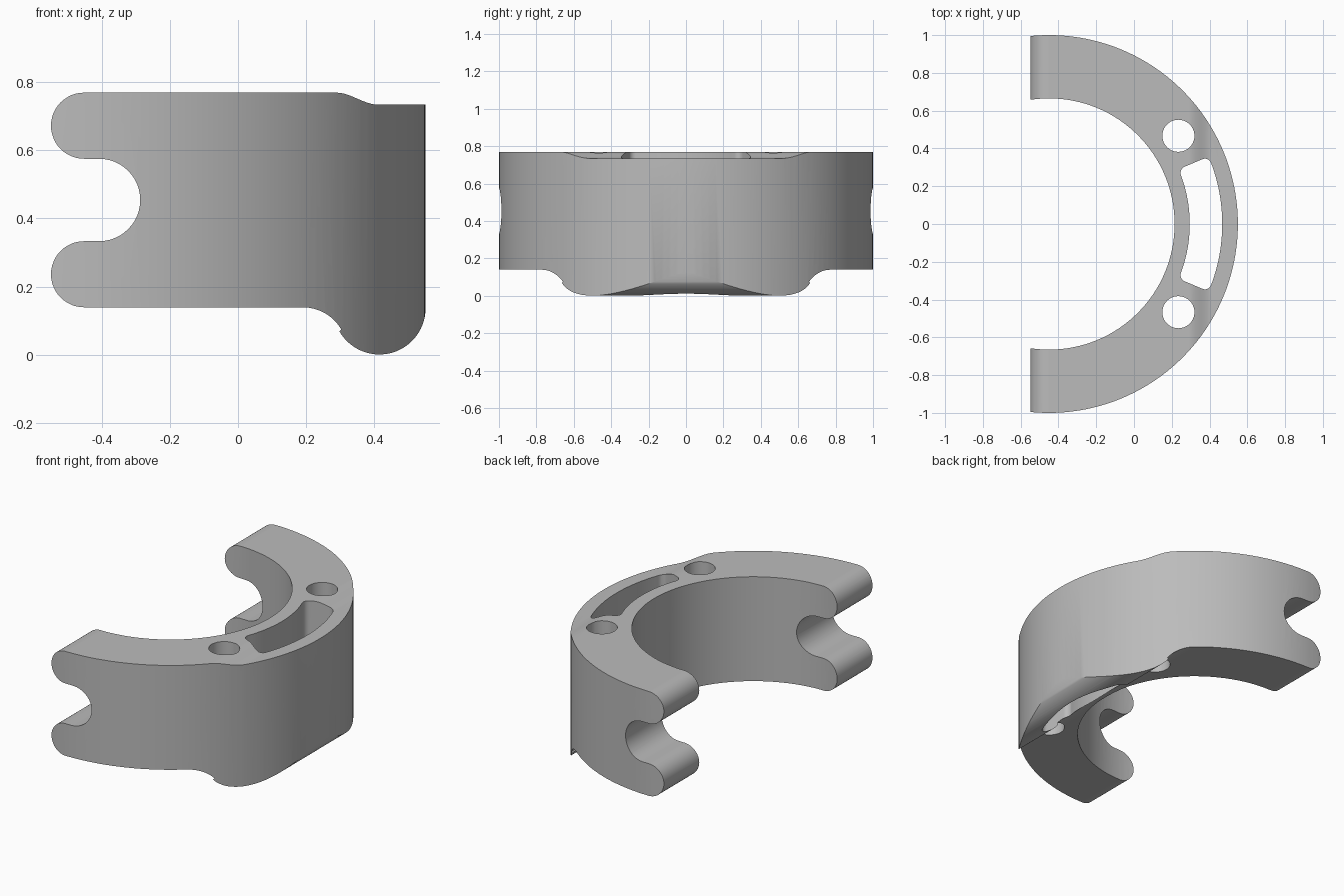
import bpy, bmesh, math
from mathutils import Vector

if "Cube" in bpy.data.objects:
    bpy.data.objects.remove(bpy.data.objects["Cube"])

CX = -0.45                     # ring axis
R_OUT, R_IN = 1.0, 0.665


def arc(cx, cy, r, a0, a1, n=16):
    return [(cx + r * math.cos(math.radians(a0 + (a1 - a0) * i / n)),
             cy + r * math.sin(math.radians(a0 + (a1 - a0) * i / n)))
            for i in range(n + 1)]


def prism(name, pts, place, depth):
    """Extrude a closed 2D outline; place maps a 2D point to its start position."""
    clean = [p for i, p in enumerate(pts) if math.dist(p, pts[i - 1]) > 1e-5]
    bm = bmesh.new()
    face = bm.faces.new([bm.verts.new(place(*p)) for p in clean])
    top = bmesh.ops.extrude_face_region(bm, geom=[face])["geom"]
    bmesh.ops.translate(bm, vec=Vector(depth),
                        verts=[g for g in top if isinstance(g, bmesh.types.BMVert)])
    bmesh.ops.recalc_face_normals(bm, faces=bm.faces)
    mesh = bpy.data.meshes.new(name)
    bm.to_mesh(mesh)
    bm.free()
    ob = bpy.data.objects.new(name, mesh)
    bpy.context.collection.objects.link(ob)
    return ob


def upright(name, pts):
    return prism(name, pts, lambda x, y: (x, y, -0.3), (0, 0, 1.5))


def boolean(ob, cutter, operation):
    mod = ob.modifiers.new(operation.title(), "BOOLEAN")
    mod.operation, mod.object, mod.solver = operation, cutter, "EXACT"
    bpy.context.view_layer.objects.active = ob
    bpy.ops.object.modifier_apply(modifier=mod.name)
    bpy.data.objects.remove(cutter)


# Ring body
body = upright("half_ring_clamp", arc(CX, 0, R_OUT, 0, 360, 160))
boolean(body, upright("bore", arc(CX, 0, R_IN, 0, 360, 128)), "DIFFERENCE")

# Side outline: rounded tabs, notch, stepped top and rounded bottom lip
step = [(0.29 + 0.12 * t, 0.769 - 0.035 * t * t * (3 - 2 * t))
        for t in [i / 12 for i in range(13)]]
side = (step + [(0.57, 0.734), (0.57, 0.136)]
        + arc(0.415, 0.136, 0.1355, 0, -150, 28)
        + arc(0.19, 0.008, 0.131, 30, 90, 12)
        + arc(-0.452, 0.236, 0.097, -90, -270, 24)
        + arc(-0.408, 0.454, 0.121, -90, 90, 24)
        + arc(-0.452, 0.672, 0.097, -90, -270, 24))
boolean(body, prism("side_outline", side, lambda x, z: (x, -1.2, z), (0, 2.4, 0)),
        "INTERSECT")

# Two bolt holes
for s in (-1, 1):
    boolean(body, upright("bolt_hole", arc(0.235, s * 0.467, 0.085, 0, 360, 40)),
            "DIFFERENCE")

# Curved slot with rounded corners, drawn as radius and arc length, then bent
r0, r1, half, c = 0.745, 0.917, math.radians(22.9), 0.035
slot = []
for r, s, a in ((r1 - c, 1, 0), (r0 + c, 1, 90), (r0 + c, -1, 180), (r1 - c, -1, 270)):
    for u, v in arc(0, 0, c, a, a + 90, 8):
        slot.append((r + u, s * (half - c / r) + v / r))
    if a in (90, 270):         # fill in the long curved sides
        rr = r0 if a == 90 else r1
        edge = half - c / r
        sign = 1 if a == 90 else -1
        if a == 90:
            slot += [(rr, edge * (1 - 2 * i / 24)) for i in range(1, 24)]
        else:
            slot += [(rr, -edge * (1 - 2 * i / 24)) for i in range(1, 24)]
slot = [(CX + r * math.cos(t), r * math.sin(t)) for r, t in slot]
boolean(body, upright("curved_slot", slot), "DIFFERENCE")

# Colour and shading
mat = bpy.data.materials.new("light grey")
mat.diffuse_color = (0.5, 0.5, 0.5, 1)
mat.use_nodes = True
mat.node_tree.nodes["Principled BSDF"].inputs["Base Color"].default_value = mat.diffuse_color
body.data.materials.clear()
body.data.materials.append(mat)
for p in body.data.polygons:
    p.material_index = 0
bpy.ops.object.select_all(action="DESELECT")
body.select_set(True)
bpy.context.view_layer.objects.active = body
bpy.ops.object.shade_smooth_by_angle(angle=math.radians(30))
